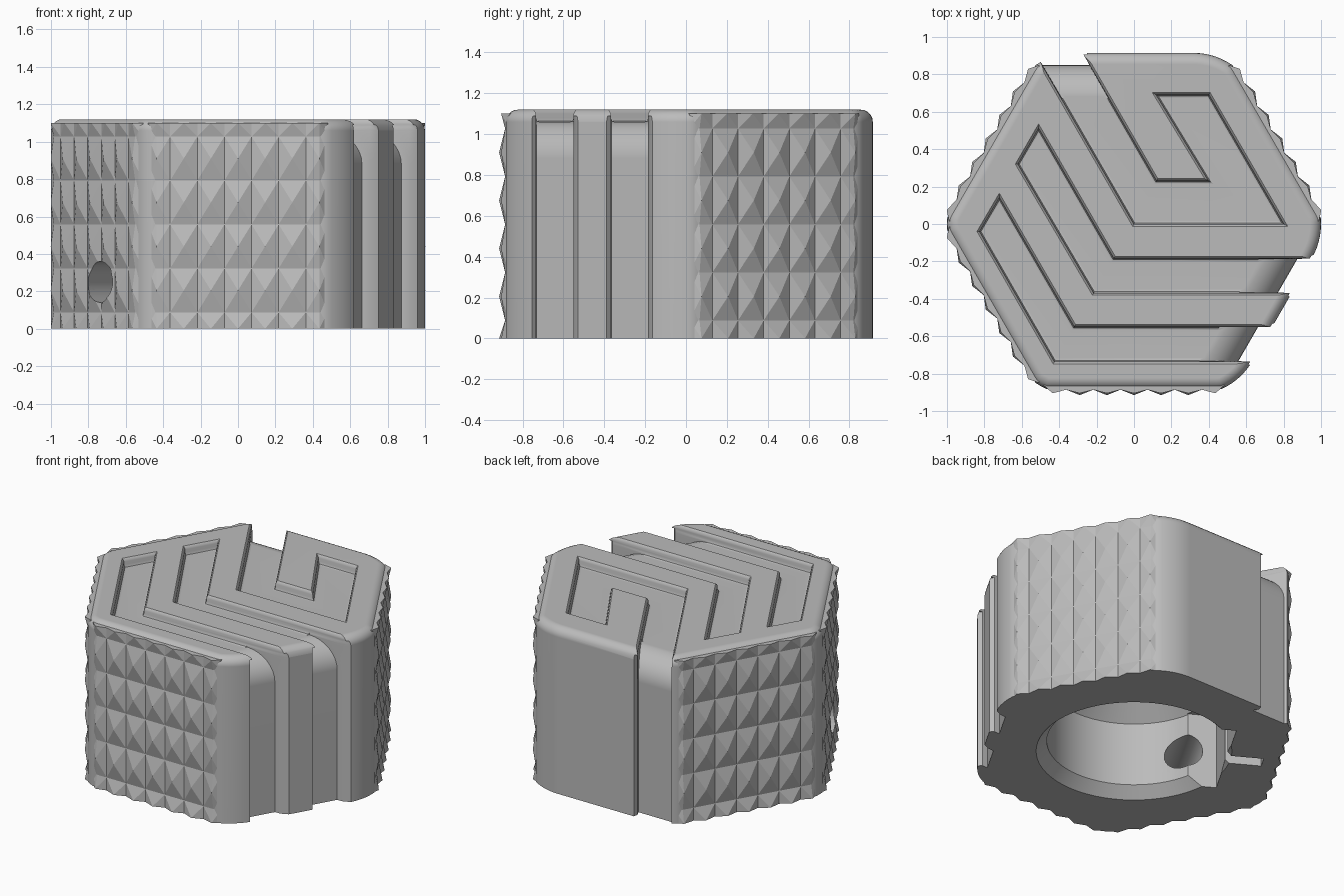
import bpy, bmesh
from math import sin, cos, radians, pi
from mathutils import Vector, Matrix

cube = bpy.data.objects.get("Cube")
if cube:
    bpy.data.objects.remove(cube, do_unlink=True)

grey = bpy.data.materials.new("light_grey")
grey.use_nodes = True
grey.diffuse_color = (0.5, 0.5, 0.5, 1)
grey.node_tree.nodes["Principled BSDF"].inputs["Base Color"].default_value = (0.5, 0.5, 0.5, 1)

APOTHEM, FILLET, HEIGHT = 0.915, 0.366, 1.12
KNURLED = (30, 150, 210, 270)
KNURL_BASE, KNURL_PEAK = 0.886, 0.915


def finish(name, bm):
    bmesh.ops.recalc_face_normals(bm, faces=bm.faces)
    mesh = bpy.data.meshes.new(name)
    bm.to_mesh(mesh)
    bm.free()
    mesh.materials.append(grey)
    obj = bpy.data.objects.new(name, mesh)
    bpy.context.collection.objects.link(obj)
    return obj


def solid(name, rings, turn=0):
    """Closed skin over a list of matching 3D rings."""
    bm = bmesh.new()
    spin = Matrix.Rotation(radians(turn), 3, 'Z')
    rows = [[bm.verts.new(spin @ Vector(p)) for p in ring] for ring in rings]
    count = len(rows[0])
    for low, high in zip(rows, rows[1:]):
        for i in range(count):
            j = (i + 1) % count
            bm.faces.new((low[i], low[j], high[j], high[i]))
    bm.faces.new(rows[0][::-1])
    bm.faces.new(rows[-1])
    return finish(name, bm)


def offset(points, d):
    """Move a counter-clockwise outline outward by d with mitred corners."""
    pts = [Vector(p) for p in points]
    out = []
    for i, p in enumerate(pts):
        e1 = (p - pts[i - 1]).normalized()
        e2 = (pts[(i + 1) % len(pts)] - p).normalized()
        n1, n2 = Vector((e1.y, -e1.x)), Vector((e2.y, -e2.x))
        out.append(p + (n1 + n2) * d / (1 + n1.dot(n2)))
    return out


def loft(name, points, layers, turn=0):
    """Stack an outline at (z, offset) layers."""
    area = sum(a[0] * b[1] - a[1] * b[0] for a, b in zip(points, points[1:] + points[:1]))
    if area < 0:
        points = points[::-1]
    return solid(name, [[(p.x, p.y, z) for p in offset(points, d)] for z, d in layers], turn)


def activate(obj):
    bpy.ops.object.select_all(action='DESELECT')
    obj.select_set(True)
    bpy.context.view_layer.objects.active = obj


def cut(target, cutter):
    mod = target.modifiers.new("cut", 'BOOLEAN')
    mod.operation, mod.solver, mod.object = 'DIFFERENCE', 'EXACT', cutter
    activate(target)
    bpy.ops.object.modifier_apply(modifier=mod.name)


def circle(radius, count):
    return [(radius * cos(2 * pi * i / count), radius * sin(2 * pi * i / count)) for i in range(count)]


# Rounded hexagonal body, shaved back behind the knurled faces
outline = []
centre = (APOTHEM - FILLET) / cos(pi / 6)
for k in range(6):
    for s in range(13):
        a = radians(60 * k - 30 + 5 * s)
        p = Vector((cos(radians(60 * k)), sin(radians(60 * k)))) * centre
        p += Vector((cos(a), sin(a))) * FILLET
        for face in KNURLED:
            n = Vector((cos(radians(face)), sin(radians(face))))
            p -= n * max(0, p.dot(n) - (KNURL_BASE - 0.003))
        outline.append((p.x, p.y))
rim = [(HEIGHT - 0.06 + 0.06 * sin(a), -0.06 * (1 - cos(a))) for a in (i * pi / 10 for i in range(6))]
body = loft("knob_body", outline, [(0, 0)] + rim)

# Top grooves: one hooked, two angled
grooves = [
    [(-0.7, 1.212), (0, 0), (0.8, 0), (0.4, 0.69), (0.12, 0.69), (0.4, 0.23), (0.12, 0.23), (-0.43, 1.183)],
    [(-0.62, 0.32), (-0.215, -0.368), (1.3, -0.368), (1.3, -0.185), (-0.108, -0.185), (-0.51, 0.51)],
    [(-0.825, -0.04), (-0.425, -0.735), (1.3, -0.735), (1.3, -0.55), (-0.32, -0.55), (-0.72, 0.14)],
]
steps = [(1.06, -0.018), (1.065, -0.006), (1.08, 0), (1.1, 0), (1.114, 0.006), (1.125, 0.018), (1.2, 0.018)]
cutters = [loft("groove_cutter", g, steps) for g in grooves]


# Side channels with flared mouths that carry the grooves down the faces
def channel(y0, y1, turn):
    r, floor = 0.18, 0.85
    arc = [(floor - r + r * cos(a), 1.061 - r + r * sin(a)) for a in (i * pi / 16 for i in range(9))]
    profile = [(1.3, -0.1), (floor, -0.1)] + arc + [(floor - r, 1.09), (1.3, 1.09)]
    sections = [(y0 - 0.03, 0.925), (y0 - 0.002, 0.885), (y0, 0),
                (y1, 0), (y1 + 0.002, 0.885), (y1 + 0.03, 0.925)]
    return solid("channel_cutter", [[((max(n, least) + y / 2) / cos(pi / 6), y, z) for n, z in profile]
                                    for y, least in sections], turn)


cutters += [channel(-0.366, -0.187, 0), channel(-0.733, -0.552, 0), channel(-0.218, -0.002, 120)]

# Socket underneath with a conical end, a side pocket and a thin slot
cutters.append(loft("socket_cutter", circle(0.535, 64),
                    [(-0.01, 0.075), (0.07, 0), (0.5, 0), (0.8, -0.3)]))
for u0, u1, v, top in ((0, 0.575, 0.355, 0.505), (0.52, 0.8, 0.045, 0.48)):
    box = [(u0, -v), (u1, -v), (u1, v), (u0, v)]
    cutters.append(loft("pocket_cutter", box, [(-0.02, 0), (top, 0)], 150))

# Screw hole running into the pocket
screw = solid("screw_cutter", [[(0.38 + x, v, 0.25 + z) for x, z in circle(0.11, 32)]
                               for v in (0.2, 1.2)], 150)
cutters.append(screw)
for c in cutters:
    cut(body, c)


# Knurled panels: rows of tall pyramids whose outer columns sink into the rounded corners
def knurl(name, angle):
    bm = bmesh.new()
    n = Vector((cos(radians(angle)), sin(radians(angle)), 0))
    t = Vector((-n.y, n.x, 0))
    grid = {}
    for i in range(-7, 8):
        for j in range(11):
            z = min(max(-0.03 + 0.1175 * j, 0), 1.1)
            across, depth = 0.0725 * i, KNURL_BASE
            if i % 2 == 0 and j % 2 == 0:
                depth = 0.905 if abs(i) == 6 or j == 10 else KNURL_PEAK
            if abs(i) == 7:
                across, depth = 0.48 * i / 7, 0.865
            grid[i, j] = bm.verts.new(n * depth + t * across + Vector((0, 0, z)))
    for i in range(-7, 7):
        for j in range(10):
            a, b, c, d = grid[i, j], grid[i + 1, j], grid[i + 1, j + 1], grid[i, j + 1]
            halves = ((a, b, c), (a, c, d)) if (i + j) % 2 == 0 else ((a, b, d), (b, c, d))
            for tri in halves:
                bm.faces.new(tri)
    back = bmesh.ops.extrude_face_region(bm, geom=list(bm.faces), use_keep_orig=True)
    for v in back["geom"]:
        if isinstance(v, bmesh.types.BMVert):
            v.co += n * (0.845 - v.co.dot(n))
    return finish(name, bm)


for angle, label in zip(KNURLED, ("back_right", "back_left", "front_left", "front")):
    panel = knurl("knurl_" + label, angle)
    if angle == 210:
        cut(panel, screw)

for c in cutters:
    bpy.data.objects.remove(c, do_unlink=True)

# Smooth the rounded body while keeping its edges crisp
activate(body)
bpy.ops.object.shade_smooth_by_angle(angle=radians(32))
weighted = body.modifiers.new("weighted_normals", 'WEIGHTED_NORMAL')
weighted.keep_sharp = True
